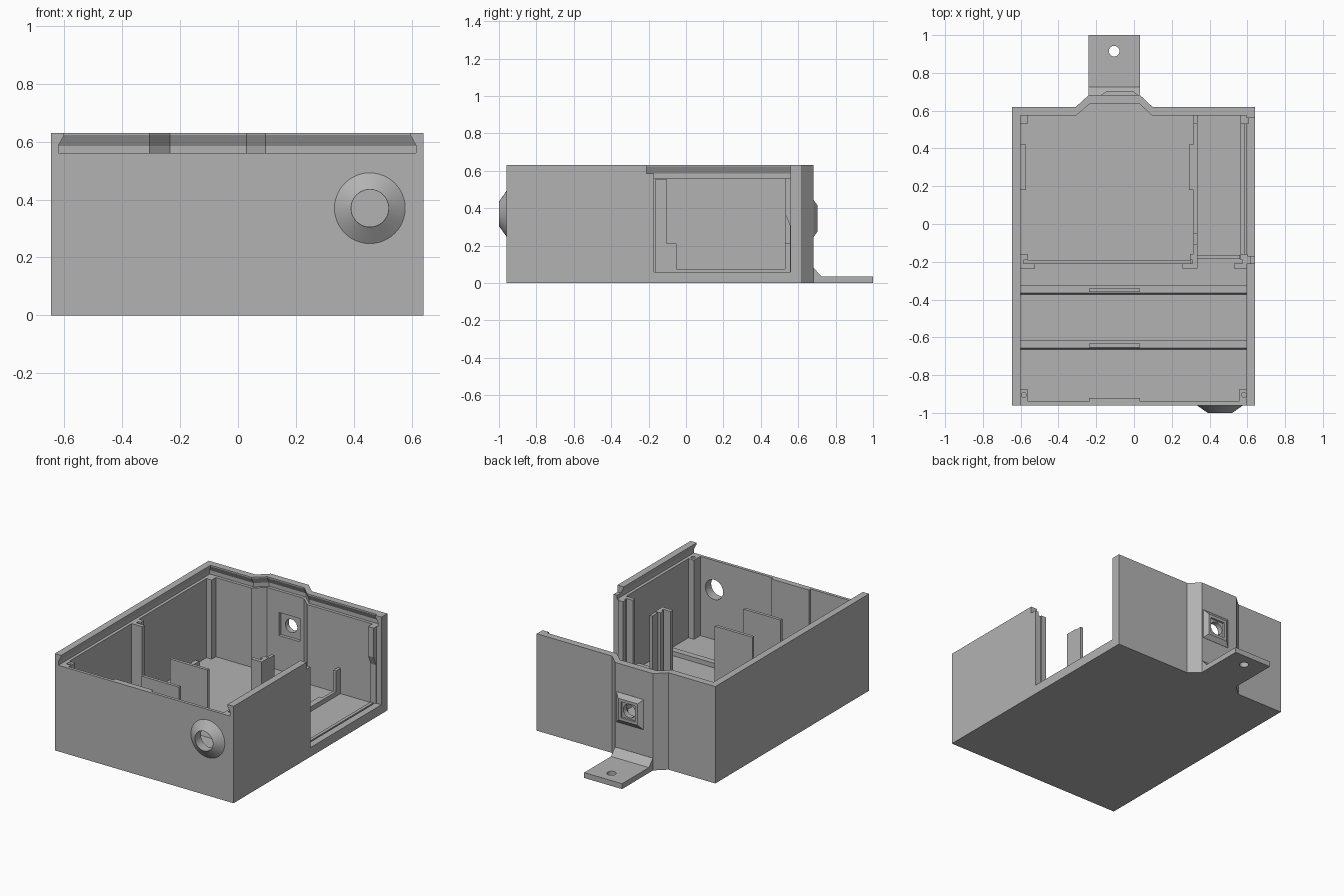
import bpy, bmesh, math
from mathutils import Matrix, Vector

cube = bpy.data.objects.get("Cube")
if cube:
    bpy.data.objects.remove(cube, do_unlink=True)

GREY = (0.45, 0.45, 0.45, 1)
mat = bpy.data.materials.new("light_grey_plastic")
mat.use_nodes = True
mat.diffuse_color = GREY
mat.node_tree.nodes["Principled BSDF"].inputs["Base Color"].default_value = GREY


def finish(name, bm):
    bmesh.ops.recalc_face_normals(bm, faces=bm.faces)
    me = bpy.data.meshes.new(name)
    bm.to_mesh(me)
    bm.free()
    me.materials.append(mat)
    ob = bpy.data.objects.new(name, me)
    bpy.context.collection.objects.link(ob)
    return ob


def loft(name, rings):
    """Closed solid through rings of equal point count."""
    bm = bmesh.new()
    loops = [[bm.verts.new(p) for p in ring] for ring in rings]
    n = len(loops[0])
    for a, b in zip(loops, loops[1:]):
        for i in range(n):
            j = (i + 1) % n
            bm.faces.new((a[i], a[j], b[j], b[i]))
    bm.faces.new(loops[0])
    bm.faces.new(loops[-1])
    return finish(name, bm)


def box(name, x0, x1, y0, y1, z0, z1):
    ring = [(x0, y0), (x1, y0), (x1, y1), (x0, y1)]
    return loft(name, [[(x, y, z) for x, y in ring] for z in (z0, z1)])


def side_profile(name, pts, x0, x1):
    """Extrude a (y, z) profile along x."""
    return loft(name, [[(x, y, z) for y, z in pts] for x in (x0, x1)])


def cone(name, center, r0, r1, depth, axis="Y"):
    bm = bmesh.new()
    bmesh.ops.create_cone(bm, cap_ends=True, segments=48, radius1=r0, radius2=r1, depth=depth)
    rot = Matrix.Rotation(math.pi / 2, 4, "X") if axis == "Y" else Matrix()
    bm.transform(Matrix.Translation(Vector(center)) @ rot)
    return finish(name, bm)


def cut(target, *cutters):
    for c in cutters:
        m = target.modifiers.new("cut", "BOOLEAN")
        m.operation, m.solver, m.object = "DIFFERENCE", "EXACT", c
        bpy.context.view_layer.objects.active = target
        bpy.ops.object.modifier_apply(modifier=m.name)


helpers = []


def helper(ob):
    ob.hide_render = True
    helpers.append(ob)
    return ob


def inner(d, front, z):
    """Inside outline of the case, grown by d."""
    return [(-0.6 - d, front, z), (0.595 + d, front, z), (0.595 + d, 0.575 + d, z),
            (0.095, 0.575 + d, z), (0.03, 0.635 + d, z), (-0.235, 0.635 + d, z),
            (-0.305, 0.575 + d, z), (-0.6 - d, 0.575 + d, z)]


# Case shell with the rear bulge
outer = [(-0.645, -0.96), (0.64, -0.96), (0.64, 0.62), (0.098, 0.62),
         (0.032, 0.682), (-0.24, 0.682), (-0.308, 0.62), (-0.645, 0.62)]
FLOOR, RIM, TOP = 0.045, 0.56, 0.63
case = loft("case_shell", [[(x, y, z) for x, y in outer] for z in (0, TOP)])
cavity = helper(loft("cavity_cutter", [inner(0, -0.94, FLOOR), inner(0, -0.94, 0.6)]))
# Dovetail lid groove, open at the front
groove = helper(loft("lid_groove_cutter", [inner(d, -1.1, z) for d, z in
                                           ((0.02, RIM), (0.02, 0.585), (0, 0.622), (0, 0.7))]))
# Side opening
opening = helper(box("side_opening_cutter", 0.58, 0.7, -0.17, 0.56, 0.06, 0.7))
opening_top = helper(box("side_top_cutter", 0.57, 0.7, -0.21, 0.5, 0.585, 0.72))
# Cable holes
HX, HZ = -0.075, 0.345
front_hole = helper(cone("front_hole_cutter", (0.455, -0.95, 0.37), 0.064, 0.064, 0.3))
rear_hole = helper(cone("rear_hole_cutter", (HX, 0.66, HZ), 0.043, 0.043, 0.3))
recess = helper(box("inner_recess_cutter", HX - 0.075, HX + 0.075, 0.6, 0.655,
                    HZ - 0.075, HZ + 0.075))
cut(case, cavity, groove, opening, opening_top, front_hole, rear_hole, recess)

# Conical front boss
boss = cone("front_boss", (0.455, -0.979, 0.37), 0.125, 0.065, 0.042)
cut(boss, front_hole)


# Square rear boss
def square(h, y):
    return [(HX + sx * h, y, HZ + sz * h) for sx, sz in ((-1, -1), (1, -1), (1, 1), (-1, 1))]


pad = loft("rear_boss", [square(0.098, 0.67), square(0.098, 0.683), square(0.07, 0.703)])
pad_recess = helper(loft("rear_recess_cutter", [square(0.052, 0.69), square(0.052, 0.72)]))
cut(pad, pad_recess, rear_hole)

# Mounting tab with a chamfered root and screw hole
tab = side_profile("mounting_tab", [(0.67, 0), (1, 0), (1, 0.035), (0.725, 0.035),
                                    (0.683, 0.08), (0.67, 0.08)], -0.24, 0.032)
cut(tab, helper(cone("tab_hole_cutter", (-0.105, 0.915, 0.02), 0.028, 0.028, 0.2, "Z")))

# Front corner screw posts
for side, x0, x1 in (("right", -0.61, -0.56), ("left", 0.555, 0.605)):
    post = box(side + "_front_post", x0, x1, -0.945, -0.875, FLOOR - 0.01, RIM)
    cut(post, helper(cone(side + "_screw_cutter", ((x0 + x1) / 2 + 0.002, -0.905, 0.5),
                          0.013, 0.013, 0.3, "Z")))

# Rear corner posts
box("right_rear_post", -0.61, -0.562, 0.532, 0.585, FLOOR - 0.01, RIM)
side_profile("left_rear_post", [(0.585, 0.04), (0.585, RIM), (0.53, RIM), (0.53, 0.37),
                                (0.555, 0.31), (0.555, 0.04)], 0.565, 0.605)

# Slotted posts that hold the crosswise board
for name, x0, x1, web0, web1 in (("right_slotted_post", -0.605, -0.525, -0.605, -0.585),
                                 ("middle_slotted_post", 0.257, 0.335, 0.31, 0.335),
                                 ("left_slotted_post", 0.53, 0.6, 0.575, 0.6)):
    box(name + "_front", x0, x1, -0.235, -0.21, 0.04, RIM)
    mid = (x0 + x1) / 2
    r0, r1 = (x0, mid) if web0 == x0 else (mid, x1)
    box(name + "_back", r0, r1, -0.19, -0.16, 0.04, RIM)
    box(name + "_web", web0, web1, -0.22, -0.18, 0.04, RIM)

# Low ribs and the stepped lengthwise divider
box("board_rib", -0.585, 0.3, -0.21, -0.19, 0.04, 0.07)
box("side_board_rib", 0.33, 0.56, -0.185, -0.165, 0.04, 0.07)
side_profile("lengthwise_divider", [(-0.19, 0.04), (-0.19, 0.555), (-0.105, 0.555),
                                    (-0.105, 0.21), (-0.05, 0.21), (-0.05, 0.075),
                                    (0.53, 0.075), (0.53, 0.21), (0.58, 0.21), (0.58, 0.04)],
             0.315, 0.335)
box("opening_sill", 0.565, 0.585, -0.19, 0.56, 0.04, 0.06)
box("right_wall_rib", -0.605, -0.572, 0.18, 0.42, 0.04, 0.072)
box("divider_rib", 0.29, 0.32, 0.18, 0.42, 0.04, 0.072)

# Crosswise floor ribs with upright plates
for name, y in (("rear", -0.325), ("front", -0.617)):
    side_profile(name + "_floor_rib", [(y, 0.04), (y, 0.075), (y - 0.04, 0.075),
                                       (y - 0.05, 0.04)], -0.605, 0.6)
    box(name + "_upright_plate", -0.238, 0.032, y - 0.036, y - 0.016, 0.04, 0.475)

# Thickened centre of the front wall
box("front_wall_pad", -0.238, 0.032, -0.945, -0.922, 0.04, RIM)

for ob in helpers:
    bpy.data.objects.remove(ob, do_unlink=True)
for ob in (boss,):
    bpy.ops.object.select_all(action="DESELECT")
    ob.select_set(True)
    bpy.context.view_layer.objects.active = ob
    bpy.ops.object.shade_smooth_by_angle(angle=math.radians(30))
